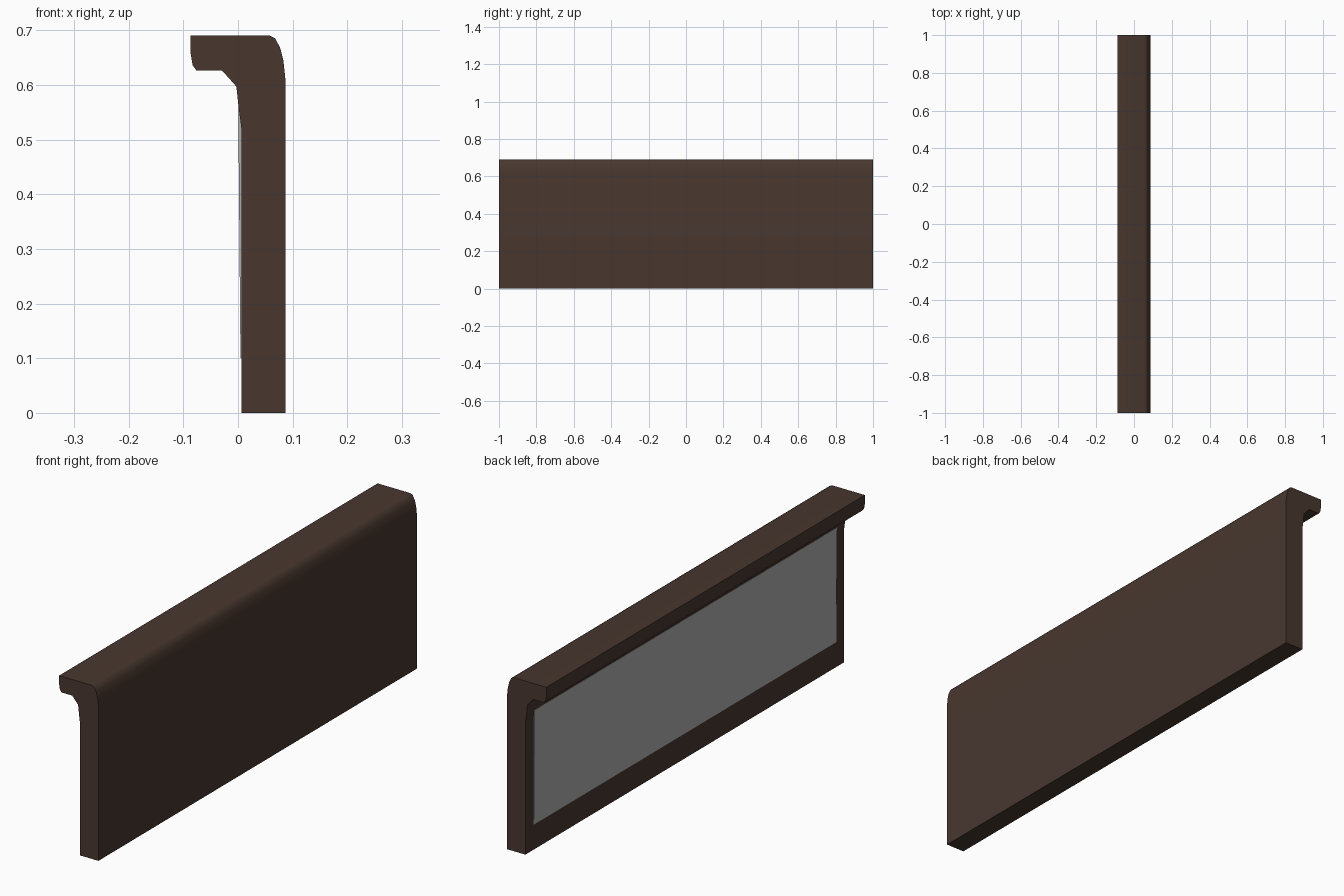
import bpy, bmesh, math

if "Cube" in bpy.data.objects:
    bpy.data.objects.remove(bpy.data.objects["Cube"])


def material(name, rgb):
    m = bpy.data.materials.new(name)
    m.diffuse_color = (*rgb, 1.0)
    m.use_nodes = True
    m.node_tree.nodes["Principled BSDF"].inputs["Base Color"].default_value = m.diffuse_color
    return m


def extrude_profile(name, points, half_length, mat, smooth_angle=None):
    """Sweep an x/z outline along y, centred on y = 0."""
    bm = bmesh.new()
    face = bm.faces.new([bm.verts.new((x, -half_length, z)) for x, z in points])
    res = bmesh.ops.extrude_face_region(bm, geom=[face], use_keep_orig=True)
    verts = [g for g in res["geom"] if isinstance(g, bmesh.types.BMVert)]
    bmesh.ops.translate(bm, verts=verts, vec=(0, 2 * half_length, 0))
    bmesh.ops.recalc_face_normals(bm, faces=bm.faces[:])
    mesh = bpy.data.meshes.new(name)
    bm.to_mesh(mesh)
    bm.free()
    mesh.materials.append(mat)
    obj = bpy.data.objects.new(name, mesh)
    bpy.context.collection.objects.link(obj)
    if smooth_angle:
        bpy.ops.object.select_all(action='DESELECT')
        obj.select_set(True)
        bpy.context.view_layer.objects.active = obj
        bpy.ops.object.shade_smooth_by_angle(angle=math.radians(smooth_angle))
    return obj


brown = material("dark_brown", (0.065, 0.038, 0.028))
grey = material("light_grey", (0.42, 0.42, 0.42))

# Wall with a rounded top corner and an overhanging lip
wall_outline = [
    (0.0865, 0.0), (0.0865, 0.612), (0.083, 0.645), (0.077, 0.668),
    (0.068, 0.685), (0.058, 0.69),
    (-0.0865, 0.69), (-0.0865, 0.657), (-0.083, 0.636), (-0.076, 0.626),
    (-0.029, 0.626), (-0.003, 0.597), (0.001, 0.56), (0.006, 0.522),
    (0.006, 0.0),
]
extrude_profile("wall_with_lip", wall_outline, 1.0, brown, 40)

# Thin, slightly leaning panel on the inner side
panel_outline = [(0.0045, 0.10), (0.0005, 0.557), (0.008, 0.557), (0.008, 0.10)]
extrude_profile("inner_panel", panel_outline, 0.95, grey)
